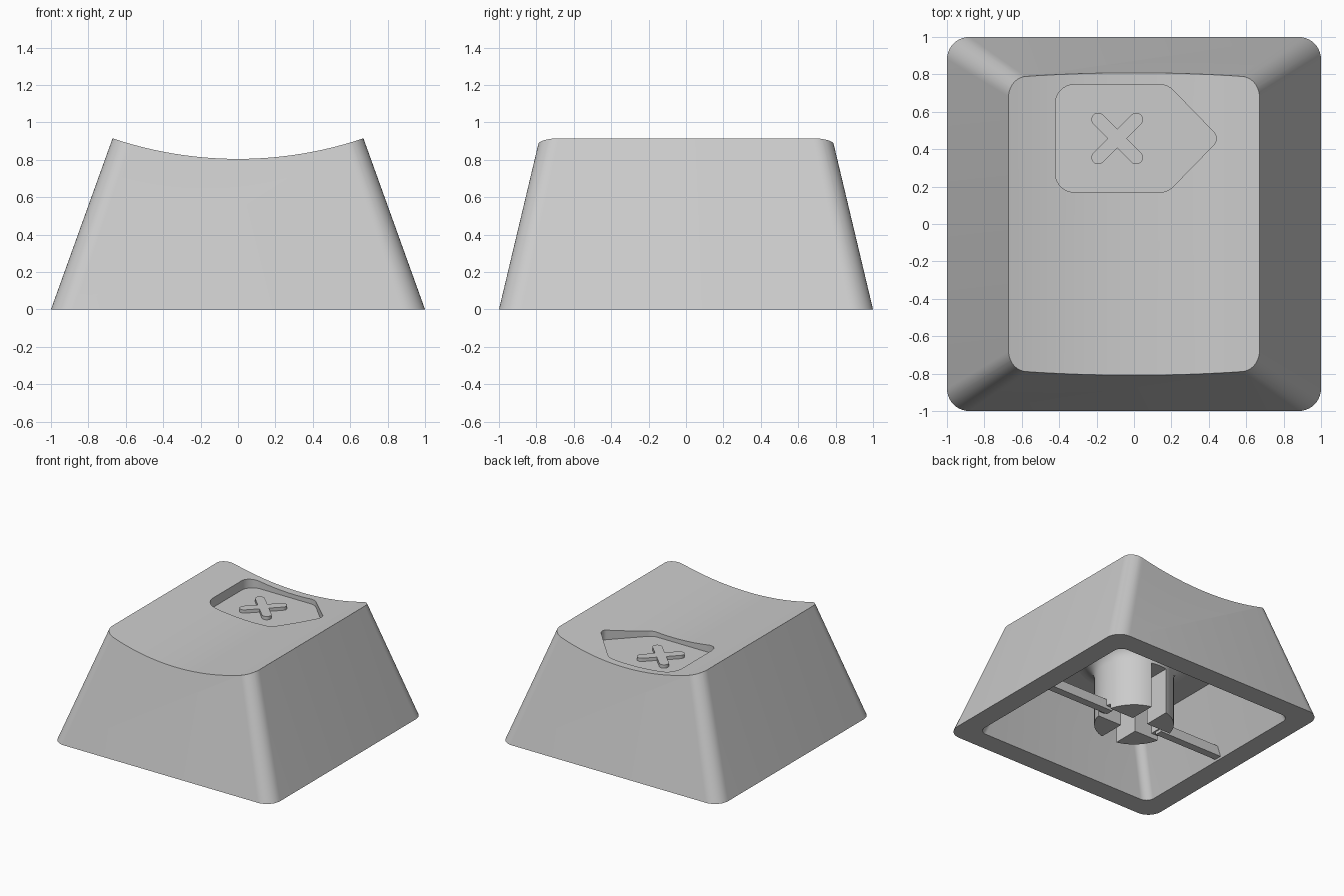
import bpy, bmesh, math
from math import cos, sin, pi, radians

if "Cube" in bpy.data.objects:
    bpy.data.objects.remove(bpy.data.objects["Cube"])

grey = bpy.data.materials.new("light_grey_plastic")
grey.use_nodes = True
colour = (0.6, 0.6, 0.6, 1)
grey.diffuse_color = colour
grey.node_tree.nodes["Principled BSDF"].inputs["Base Color"].default_value = colour


def rounded(points, radii, segs=10):
    """Outline of a counter-clockwise convex polygon with rounded corners."""
    out = []
    n = len(points)
    for i, (px, py) in enumerate(points):
        ax, ay = points[i - 1]
        bx, by = points[(i + 1) % n]
        a0 = math.atan2(py - ay, px - ax) - pi / 2
        turn = (math.atan2(by - py, bx - px) - pi / 2 - a0) % (2 * pi)
        r, mid = radii[i], a0 + turn / 2
        d = r / cos(turn / 2)
        cx, cy = px - d * cos(mid), py - d * sin(mid)
        for k in range(segs + 1):
            a = a0 + turn * k / segs
            out.append((cx + r * cos(a), cy + r * sin(a)))
    return out


def rect(hx, hy, r):
    return rounded([(hx, -hy), (hx, hy), (-hx, hy), (-hx, -hy)], [r] * 4)


def circle(r, n=64):
    return [(r * cos(2 * pi * k / n), r * sin(2 * pi * k / n)) for k in range(n)]


def loft(name, rings):
    """Closed solid through (outline, z) rings with equal point counts."""
    bm = bmesh.new()
    loops = [[bm.verts.new((x, y, z)) for x, y in pts] for pts, z in rings]
    bm.faces.new(loops[0])
    bm.faces.new(loops[-1])
    for lo, hi in zip(loops, loops[1:]):
        for i in range(len(lo)):
            j = (i + 1) % len(lo)
            bm.faces.new((lo[i], lo[j], hi[j], hi[i]))
    bmesh.ops.recalc_face_normals(bm, faces=bm.faces)
    mesh = bpy.data.meshes.new(name)
    bm.to_mesh(mesh)
    bm.free()
    mesh.materials.append(grey)
    ob = bpy.data.objects.new(name, mesh)
    bpy.context.collection.objects.link(ob)
    return ob


def box(name, hx, hy, z0, z1, x=0):
    pts = [(x - hx, -hy), (x + hx, -hy), (x + hx, hy), (x - hx, hy)]
    return loft(name, [(pts, z0), (pts, z1)])


def activate(ob):
    bpy.ops.object.select_all(action='DESELECT')
    ob.select_set(True)
    bpy.context.view_layer.objects.active = ob


def cut(ob, cutter):
    mod = ob.modifiers.new("cut", 'BOOLEAN')
    mod.operation, mod.object, mod.solver = 'DIFFERENCE', cutter, 'EXACT'
    activate(ob)
    bpy.ops.object.modifier_apply(modifier=mod.name)
    bpy.data.objects.remove(cutter)


def smooth(ob):
    activate(ob)
    bpy.ops.object.shade_smooth_by_angle(angle=radians(25))


# Tapered shell
top_z = 1.0
cap = loft("cap_shell", [(rect(1, 1, 0.12), 0),
                         (rect(1 - 0.36 * top_z, 1 - 0.238 * top_z, 0.1), top_z)])

# Scooped top, a cylinder running front to back
R = 2.1
dish = loft("dish_cutter", [(circle(R, 256), -2), (circle(R, 256), 2)])
dish.rotation_euler.x = pi / 2
dish.location.z = 0.805 + R
cut(cap, dish)

# Hollow underside
ceiling = 0.53
cut(cap, loft("cavity_cutter", [(rect(0.83, 0.83, 0.07), 0),
                                (rect(0.63, 0.7, 0.07), ceiling)]))

# Flat-floored arrow-shaped recess
floor = 0.77
arrow = rounded([(-0.42, 0.17), (0.18, 0.17), (0.46, 0.457), (0.18, 0.745), (-0.42, 0.745)],
                [0.1, 0.1, 0.05, 0.1, 0.1])
cut(cap, loft("recess_cutter", [(arrow, floor), (arrow, 1.2)]))
smooth(cap)

# Raised cross in the recess: four round-ended arms around a centre
w, arm = 0.036, 0.144
cross = []
for q in range(4):
    a = radians(45 + 90 * q)
    local = [(w, -w)] + [(arm + w * cos(t), w * sin(t))
                         for t in (radians(-90 + 18 * k) for k in range(11))]
    cross += [(-0.09 + u * cos(a) - v * sin(a), 0.457 + u * sin(a) + v * cos(a))
              for u, v in local]
smooth(loft("raised_cross", [(cross, floor - 0.01), (cross, floor + 0.027)]))

# Round stem flaring into the ceiling, with a cross socket
fillet = 0.13
flare = [(circle(0.3 + fillet * (1 - cos(t))), ceiling - fillet * (1 - sin(t)))
         for t in (pi / 2 * k / 8 for k in range(9))]
stem = loft("stem", [(circle(0.3), 0)] + flare + [(circle(0.3 + fillet), ceiling + 0.02)])
cut(stem, box("slot_cutter", 0.07, 0.5, -0.1, 0.38))
cut(stem, box("slot_cutter", 0.23, 0.07, -0.1, 0.38))
cut(stem, box("slot_cutter", 0.5, 0.07, -0.1, 0.04))
smooth(stem)

# Thin ribs from the stem to the side walls
for side, name in ((1, "left_rib"), (-1, "right_rib")):
    box(name, 0.3, 0.032, 0.015, 0.095, side * 0.54)
